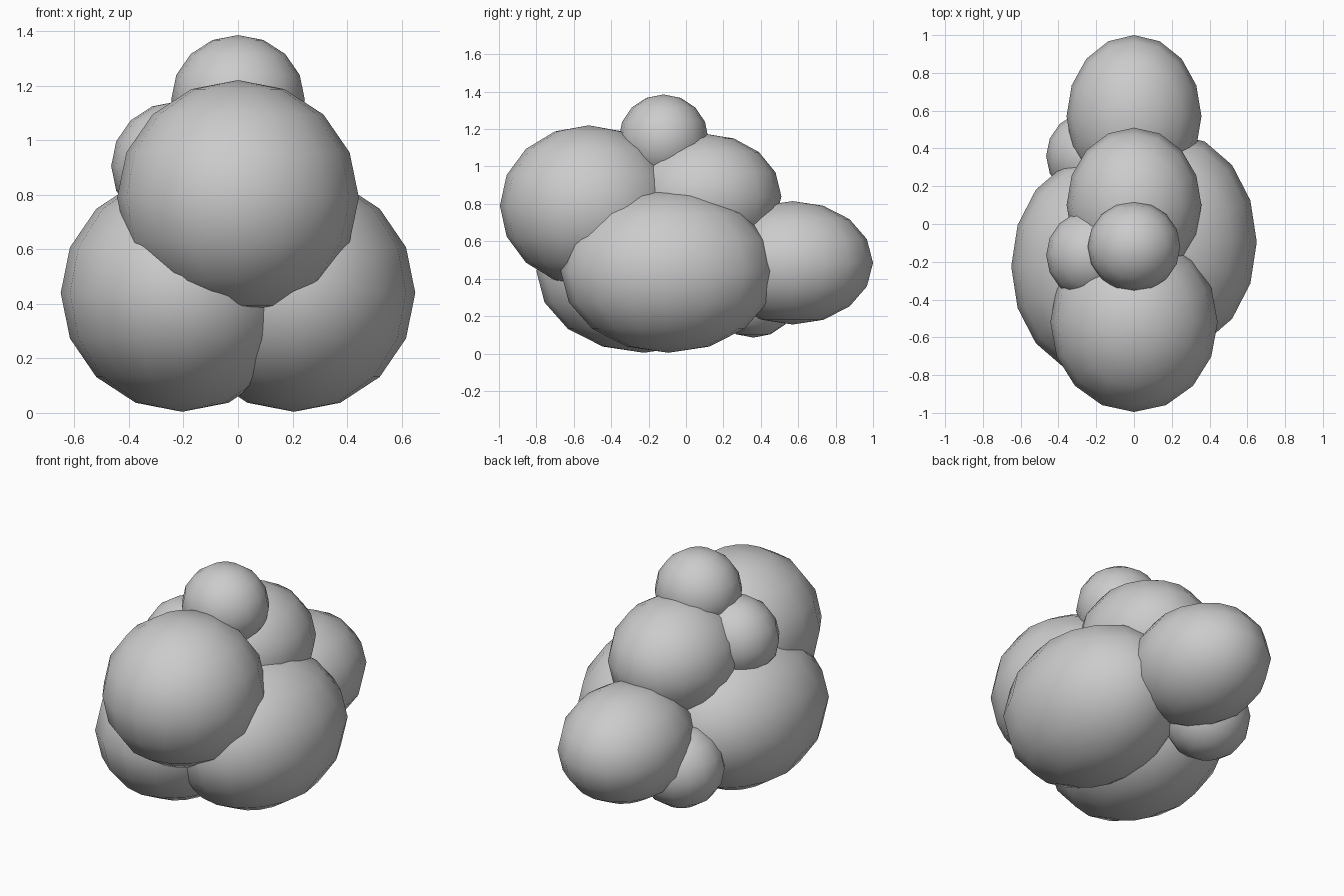
import bpy

# Remove the default object
cube = bpy.data.objects.get("Cube")
if cube:
    bpy.data.objects.remove(cube, do_unlink=True)

# Single plain colour
GREY = (0.6, 0.6, 0.6, 1.0)
grey = bpy.data.materials.new("plain_grey")
grey.use_nodes = True
grey.diffuse_color = GREY
grey.node_tree.nodes["Principled BSDF"].inputs["Base Color"].default_value = GREY


def blob(name, centre, radii):
    """Smooth low-poly ellipsoid."""
    bpy.ops.mesh.primitive_uv_sphere_add(segments=16, ring_count=8, radius=1)
    ob = bpy.context.object
    ob.name = ob.data.name = name
    ob.location = centre
    ob.scale = radii
    bpy.ops.object.transform_apply(location=False, rotation=False, scale=True)
    bpy.ops.object.shade_smooth()
    ob.data.materials.append(grey)
    return ob


# Two large base lobes, staggered front to back
for name, x, y in (("left_base_lobe", 0.205, -0.095), ("right_base_lobe", -0.205, -0.225)):
    blob(name, (x, y, 0.44), (0.445, 0.575, 0.436))

# Lobes along the centre line
blob("front_lobe", (0, -0.52, 0.79), (0.443, 0.475, 0.43))
blob("middle_lobe", (0, 0.10, 0.84), (0.357, 0.41, 0.335))
blob("back_lobe", (0, 0.57, 0.485), (0.357, 0.43, 0.33))

# Small lobes: one on top, two tucked into the right side
SMALL = (0.245, 0.24, 0.237)
blob("top_lobe", (0, -0.12, 1.148), SMALL)
blob("right_upper_lobe", (-0.22, -0.165, 0.905), SMALL)
blob("right_rear_lobe", (-0.22, 0.36, 0.322), SMALL)
